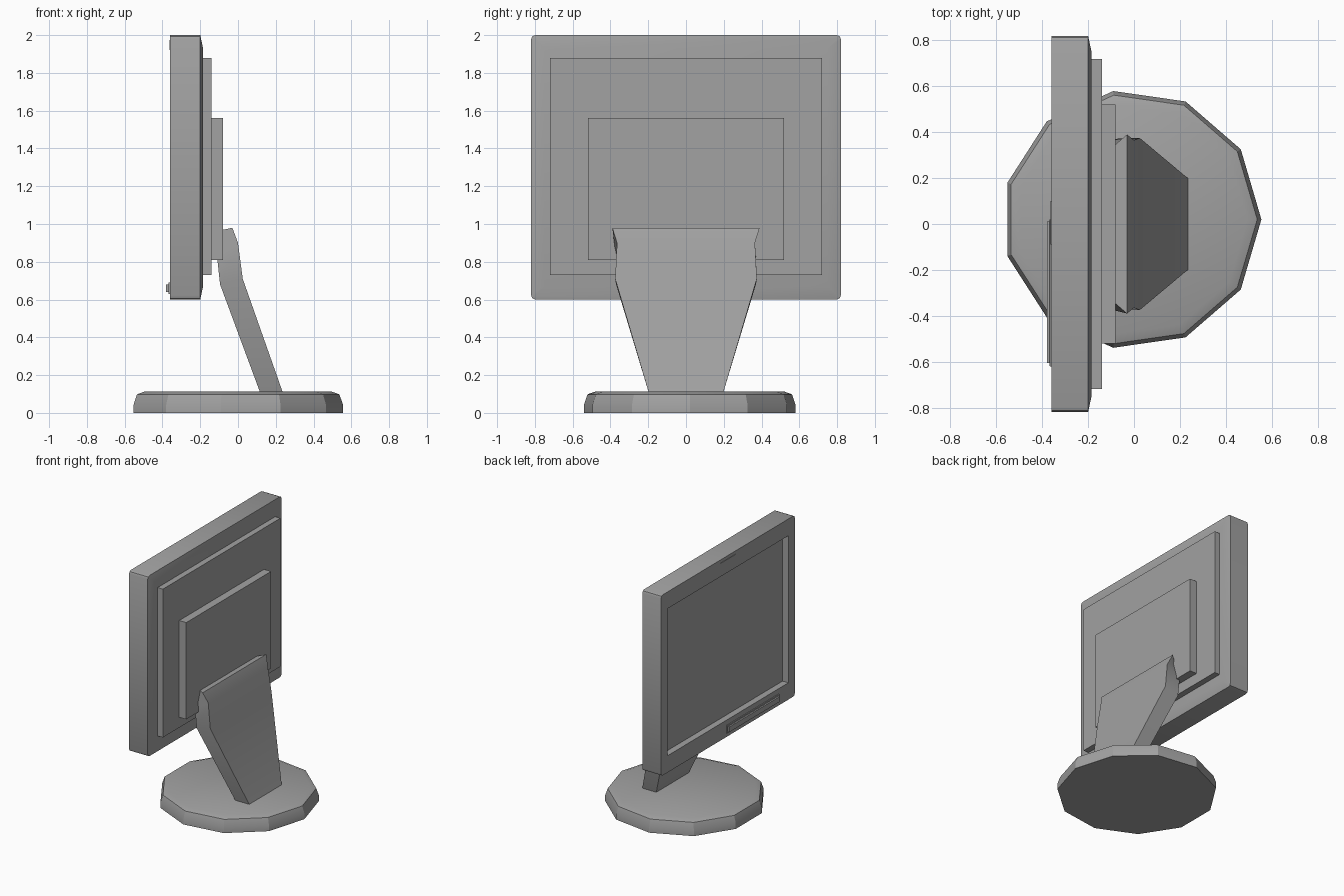
import bpy
import bmesh
import math

cube = bpy.data.objects.get("Cube")
if cube:
    bpy.data.objects.remove(cube, do_unlink=True)

grey = bpy.data.materials.new("mid grey")
grey.use_nodes = True
COLOUR = (0.36, 0.36, 0.36, 1)
grey.diffuse_color = COLOUR
grey.node_tree.nodes["Principled BSDF"].inputs["Base Color"].default_value = COLOUR


def rect(x, y0, y1, z0, z1):
    """Four corners of an upright rectangle facing along x."""
    return [(x, y0, z0), (x, y1, z0), (x, y1, z1), (x, y0, z1)]


def loft(name, rings, bevel_between=None, bevel=0.0):
    """Skin a stack of equal rings, cap both ends, optionally round one band."""
    bm = bmesh.new()
    loops = [[bm.verts.new(p) for p in ring] for ring in rings]
    n = len(loops[0])
    for a, b in zip(loops, loops[1:]):
        for i in range(n):
            j = (i + 1) % n
            bm.faces.new((a[i], a[j], b[j], b[i]))
    bm.faces.new(loops[0][::-1])
    bm.faces.new(loops[-1])
    if bevel_between:
        a, b = (loops[k] for k in bevel_between)
        edges = [bm.edges.get((a[i], b[i])) for i in range(n)]
        bmesh.ops.bevel(bm, geom=edges, offset=bevel, segments=2,
                        profile=0.5, affect='EDGES')
    bmesh.ops.recalc_face_normals(bm, faces=bm.faces)
    mesh = bpy.data.meshes.new(name)
    bm.to_mesh(mesh)
    bm.free()
    mesh.materials.append(grey)
    obj = bpy.data.objects.new(name, mesh)
    bpy.context.collection.objects.link(obj)
    bpy.ops.object.select_all(action='DESELECT')
    obj.select_set(True)
    bpy.context.view_layer.objects.active = obj
    bpy.ops.object.shade_smooth_by_angle(angle=math.radians(30))
    return obj


def box(name, x0, x1, y0, y1, z0, z1):
    return loft(name, [rect(x0, y0, y1, z0, z1), rect(x1, y0, y1, z0, z1)])


# Housing: gently domed back, rounded corners, recessed display
loft("screen_housing", [
    rect(-0.185, -0.75, 0.75, 0.67, 1.93),
    rect(-0.2, -0.82, 0.82, 0.6, 2.0),
    rect(-0.36, -0.82, 0.82, 0.6, 2.0),
    rect(-0.36, -0.74, 0.74, 0.73, 1.87),
    rect(-0.31, -0.74, 0.74, 0.73, 1.87),
], bevel_between=(1, 2), bevel=0.022)

# Stepped plates on the back
box("back_plate", -0.2, -0.14, -0.72, 0.72, 0.73, 1.88)
box("mount_plate", -0.15, -0.08, -0.52, 0.52, 0.81, 1.56)

# Front details
box("top_sensor", -0.363, -0.35, -0.09, 0.1, 1.92, 1.975)
loft("button_strip", [
    rect(-0.35, -0.62, 0.02, 0.63, 0.69),
    rect(-0.367, -0.62, 0.02, 0.63, 0.69),
    rect(-0.368, -0.605, 0.01, 0.64, 0.68),
    rect(-0.38, -0.605, 0.01, 0.64, 0.68),
])

# Leaning neck: rows of (front x, front z, front half width, back x, back z, back half width)
neck_rows = [
    (0.12, 0.1, 0.195, 0.24, 0.1, 0.195),
    (-0.095, 0.68, 0.37, 0.025, 0.71, 0.375),
    (-0.11, 0.82, 0.37, 0.0, 0.9, 0.365),
    (-0.1, 0.965, 0.33, -0.03, 0.98, 0.39),
]
loft("stand_neck", [
    [(fx, -fw, fz), (bx, -bw, bz), (bx, bw, bz), (fx, fw, fz)]
    for fx, fz, fw, bx, bz, bw in neck_rows
])

# Eleven-sided foot with a softened upper rim
SIDES = 11
loft("stand_base", [
    [(-0.01 + r * math.cos(math.tau * i / SIDES),
      0.02 + r * math.sin(math.tau * i / SIDES), z) for i in range(SIDES)]
    for r, z in ((0.565, 0), (0.565, 0.045), (0.547, 0.098), (0.505, 0.113))
])
